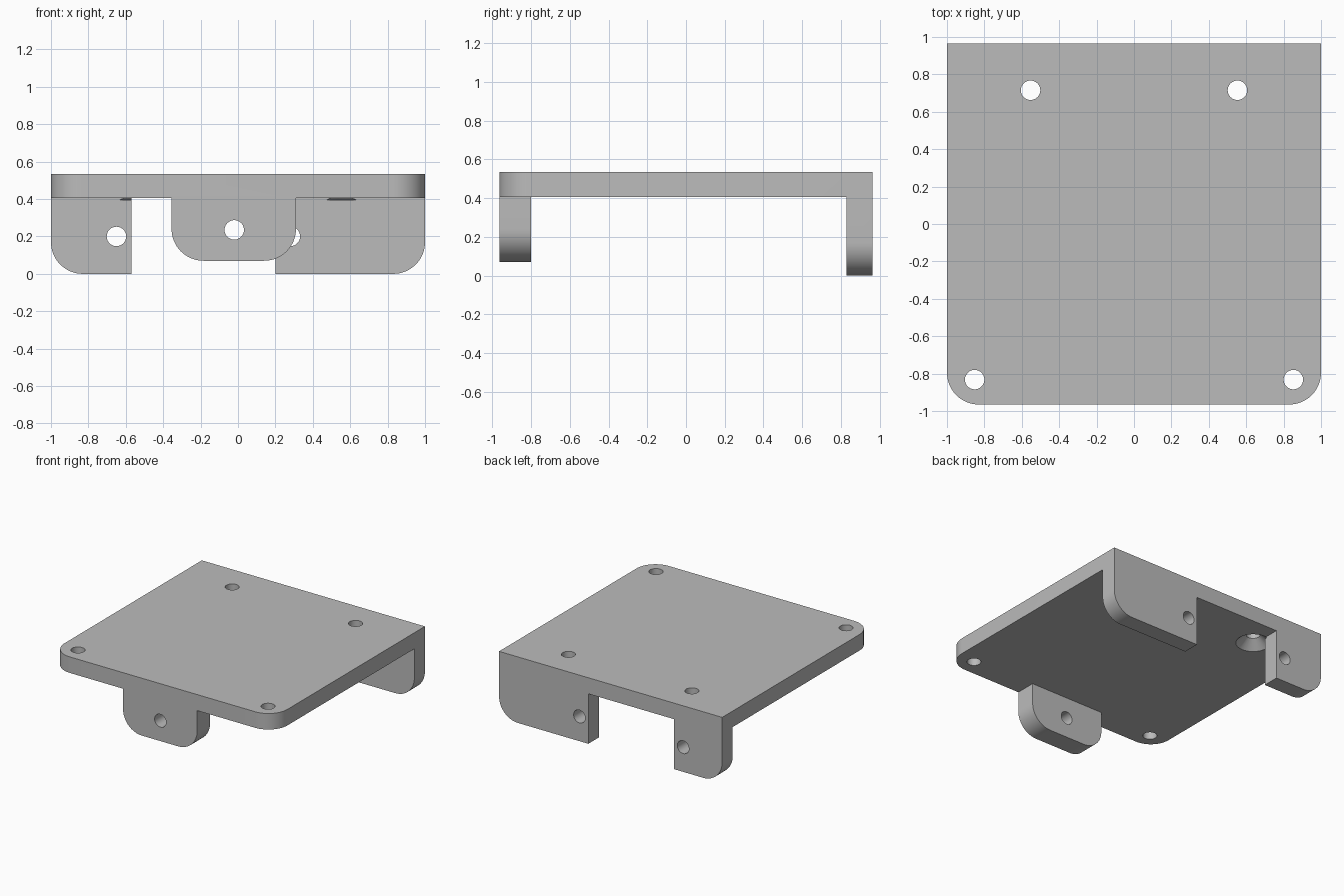
import bpy
import bmesh
from math import cos, sin, pi, radians
from mathutils import Vector

cube = bpy.data.objects.get("Cube")
if cube:
    bpy.data.objects.remove(cube, do_unlink=True)

GREY = (0.5, 0.5, 0.5, 1)
metal = bpy.data.materials.new("plain grey")
metal.use_nodes = True
metal.diffuse_color = GREY
metal.node_tree.nodes["Principled BSDF"].inputs["Base Color"].default_value = GREY

RADIUS = 0.17
BACK, FRONT = 0.965, -0.965
TOP, UNDER = 0.535, 0.405
HOLE = 0.052


def make_object(name, bm):
    bmesh.ops.recalc_face_normals(bm, faces=bm.faces)
    mesh = bpy.data.meshes.new(name)
    bm.to_mesh(mesh)
    bm.free()
    mesh.materials.append(metal)
    obj = bpy.data.objects.new(name, mesh)
    bpy.context.collection.objects.link(obj)
    return obj


def rounded_outline(left, right, low, high, round_left, round_right, steps=16):
    """Rectangle whose lower corners may be rounded."""
    pts = [(right, high), (left, high)]
    for rounded, x, side, start in ((round_left, left, 1, pi), (round_right, right, -1, 1.5 * pi)):
        if rounded:
            for i in range(steps + 1):
                a = start + pi / 2 * i / steps
                pts.append((x + side * RADIUS + RADIUS * cos(a), low + RADIUS + RADIUS * sin(a)))
        else:
            pts.append((x, low))
    return pts


def extrude(name, points, depth):
    bm = bmesh.new()
    face = bm.faces.new([bm.verts.new(p) for p in points])
    new = bmesh.ops.extrude_face_region(bm, geom=[face])["geom"]
    bmesh.ops.translate(bm, vec=depth, verts=[g for g in new if isinstance(g, bmesh.types.BMVert)])
    return make_object(name, bm)


def tab(name, left, right, low, y0, y1, round_left, round_right):
    outline = rounded_outline(left, right, low, TOP - 0.05, round_left, round_right)
    return extrude(name, [(x, y0, z) for x, z in outline], Vector((0, y1 - y0, 0)))


def drill(name, centre, r1, r2, length, along_y=False):
    bm = bmesh.new()
    bmesh.ops.create_cone(bm, cap_ends=True, segments=40, radius1=r1, radius2=r2, depth=length)
    obj = make_object(name, bm)
    obj.location = centre
    if along_y:
        obj.rotation_euler.x = radians(90)
    obj.hide_render = True
    return obj


def combine(target, tool, operation):
    mod = target.modifiers.new("combine", "BOOLEAN")
    mod.operation = operation
    mod.solver = "EXACT"
    mod.object = tool
    bpy.context.view_layer.objects.active = target
    bpy.context.view_layer.update()
    bpy.ops.object.modifier_apply(modifier=mod.name)
    bpy.data.objects.remove(tool, do_unlink=True)


# Top plate with rounded front corners
plate_outline = rounded_outline(-1, 1, FRONT, BACK, True, True)
bracket = extrude("mounting_bracket", [(x, y, UNDER) for x, y in plate_outline],
                  Vector((0, 0, TOP - UNDER)))

# Hanging tabs: one at the front, two at the back
for part in (
    tab("front_tab", -0.355, 0.31, 0.07, FRONT, -0.8, True, True),
    tab("back_right_tab", -1, -0.57, 0, 0.83, BACK, True, False),
    tab("back_left_tab", 0.2, 1, 0, 0.83, BACK, False, True),
):
    combine(bracket, part, "UNION")

# Remove seams where the parts are flush
bm = bmesh.new()
bm.from_mesh(bracket.data)
bmesh.ops.remove_doubles(bm, verts=bm.verts, dist=0.0001)
bmesh.ops.dissolve_limit(bm, angle_limit=radians(0.5), verts=bm.verts, edges=bm.edges)
bm.to_mesh(bracket.data)
bm.free()

# Plate holes; the back pair is countersunk from below
for side in (-1, 1):
    combine(bracket, drill("front_hole", (side * 0.852, -0.832, 0.47), HOLE, HOLE, 0.4), "DIFFERENCE")
    combine(bracket, drill("back_hole", (side * 0.553, 0.715, 0.47), HOLE, HOLE, 0.4), "DIFFERENCE")
    combine(bracket, drill("countersink", (side * 0.553, 0.715, UNDER + 0.03), 0.14, 0.05, 0.08),
            "DIFFERENCE")

# Holes through the tabs
for x, y, z in ((-0.02, -0.88, 0.235), (-0.65, 0.9, 0.2), (0.28, 0.9, 0.2)):
    combine(bracket, drill("tab_hole", (x, y, z), HOLE, HOLE, 0.4, True), "DIFFERENCE")

# Smooth the curves and keep the edges sharp
bpy.ops.object.select_all(action="DESELECT")
bracket.select_set(True)
bpy.context.view_layer.objects.active = bracket
bpy.ops.object.shade_smooth_by_angle(angle=radians(25))
